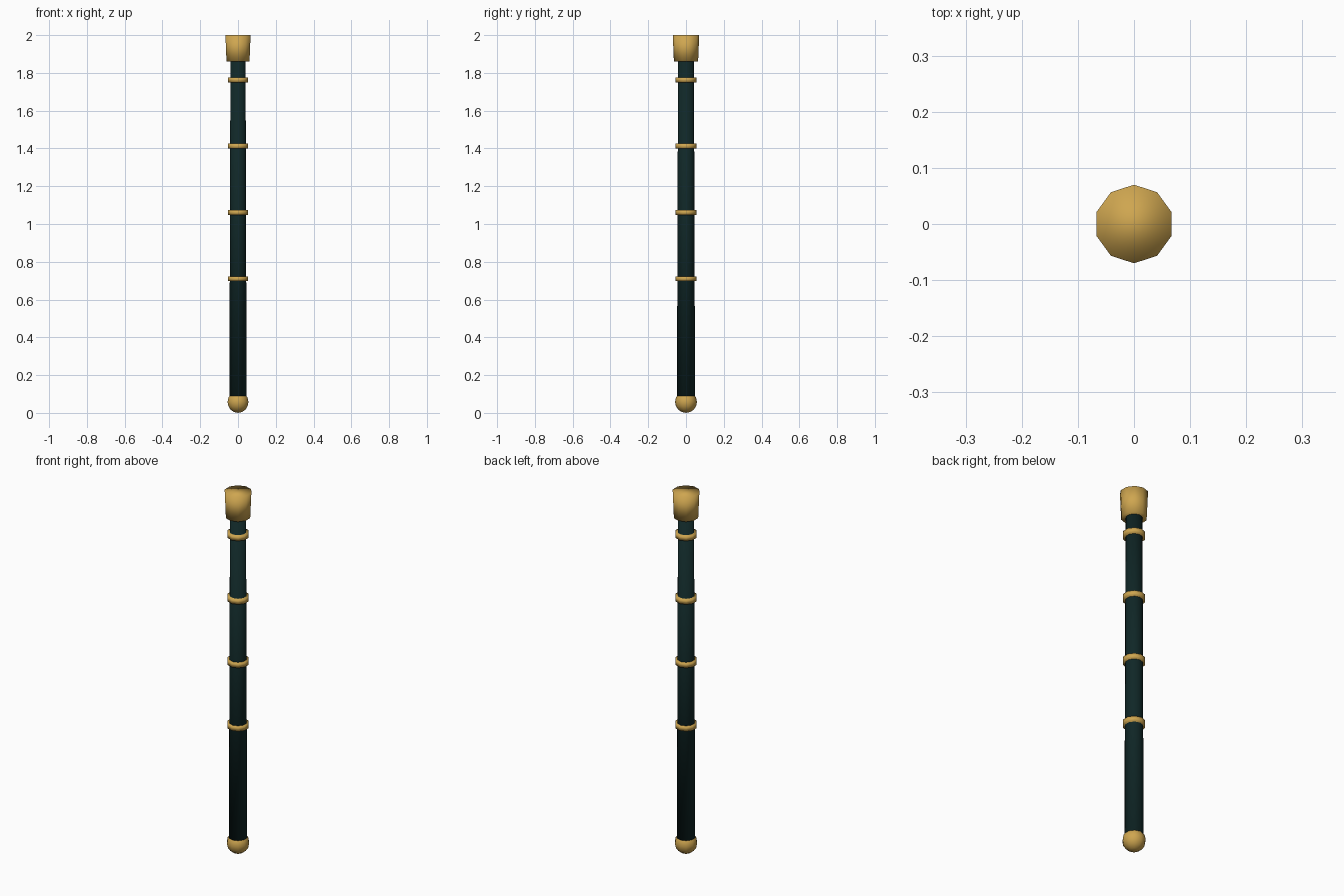
import bpy
import math

cube = bpy.data.objects.get("Cube")
if cube:
    bpy.data.objects.remove(cube, do_unlink=True)


def make_material(name, color):
    mat = bpy.data.materials.new(name)
    mat.use_nodes = True
    mat.diffuse_color = color
    mat.node_tree.nodes["Principled BSDF"].inputs["Base Color"].default_value = color
    return mat


gold = make_material("warm gold", (0.62, 0.38, 0.08, 1))
dark_green = make_material("dark teal green", (0.005, 0.02, 0.02, 1))


def finish(name, mat):
    obj = bpy.context.object
    obj.name = name
    obj.data.materials.append(mat)
    bpy.ops.object.shade_smooth()
    return obj


def tapered_post(name, mat, bottom, top, r_bottom, r_top):
    """Ten-sided, softly shaded section between two heights."""
    bpy.ops.mesh.primitive_cone_add(
        vertices=10, radius1=r_bottom, radius2=r_top, depth=top - bottom,
        location=(0, 0, (bottom + top) / 2))
    return finish(name, mat)


# Tapering shaft
tapered_post("shaft", dark_green, 0.05, 1.9, 0.048, 0.042)

# Flared head cap
tapered_post("head_cap", gold, 1.86, 2.0, 0.064, 0.07)

# Evenly spaced bands
for i in range(4):
    z = 0.71 + i * 0.351
    tapered_post(f"band_{i + 1}", gold, z - 0.013, z + 0.013, 0.056, 0.056)

# Round foot
bpy.ops.mesh.primitive_uv_sphere_add(
    segments=10, ring_count=8, radius=0.058, location=(0, 0, 0.058))
finish("foot_ball", gold)
